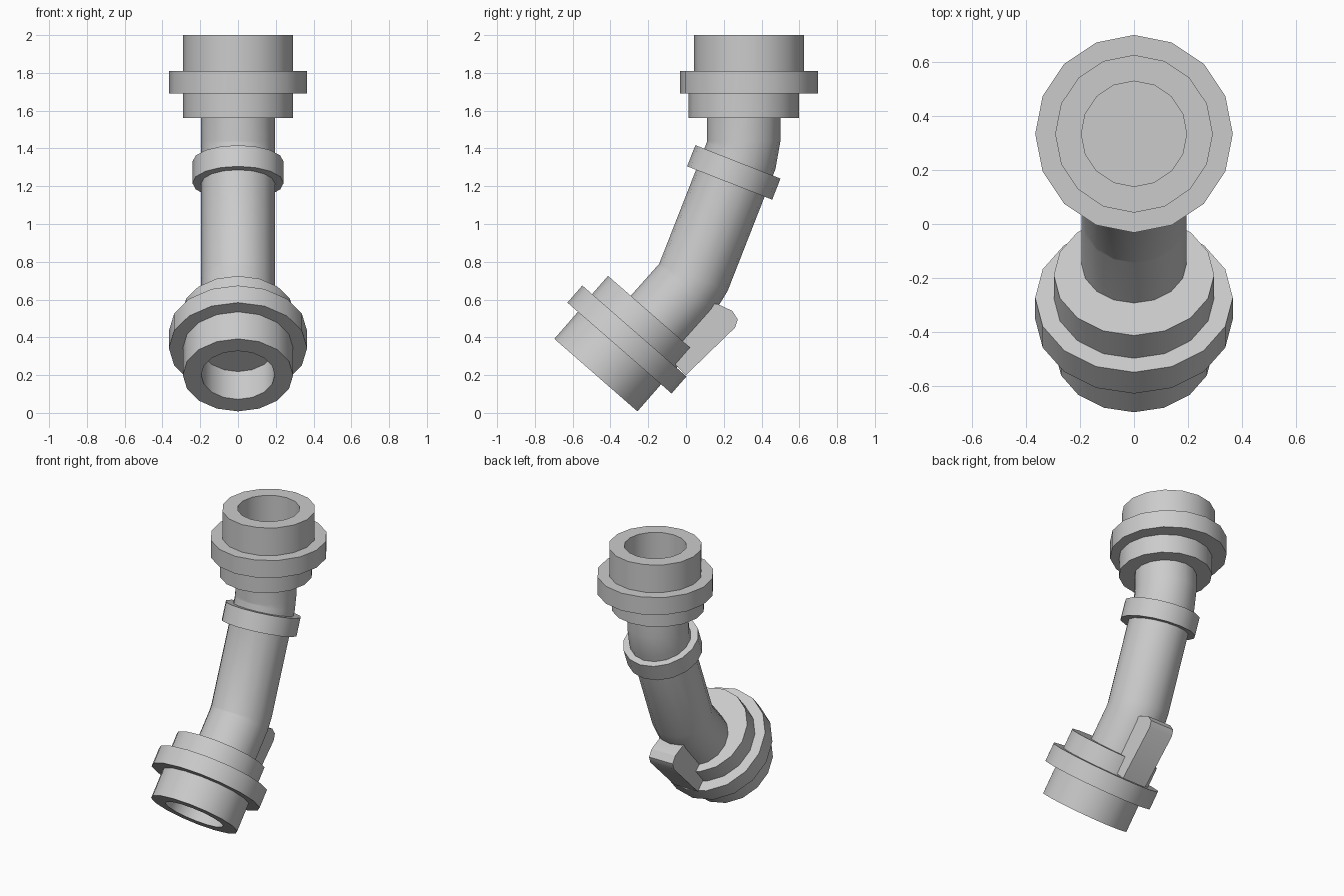
import bpy, bmesh
from math import sin, cos, pi, radians
from mathutils import Vector

if "Cube" in bpy.data.objects:
    bpy.data.objects.remove(bpy.data.objects["Cube"])

SIDES = 16


def finish(bm, name):
    bmesh.ops.recalc_face_normals(bm, faces=bm.faces)
    mesh = bpy.data.meshes.new(name)
    bm.to_mesh(mesh)
    bm.free()
    obj = bpy.data.objects.new(name, mesh)
    bpy.context.collection.objects.link(obj)
    bpy.ops.object.select_all(action='DESELECT')
    obj.select_set(True)
    bpy.context.view_layer.objects.active = obj
    bpy.ops.object.shade_smooth_by_angle(angle=radians(30))
    return obj


def loft(name, rings):
    """Skin round rings given as (y, z, tilt from vertical, radius)."""
    bm = bmesh.new()
    loops = []
    for y, z, tilt, r in rings:
        a = radians(tilt)
        side = Vector((0, cos(a), -sin(a)))
        loops.append([bm.verts.new(Vector((0, y, z)) + r * (Vector((sin(f), 0, 0)) + cos(f) * side))
                      for f in (2 * pi * i / SIDES for i in range(SIDES))])
    for lo, hi in zip(loops, loops[1:]):
        for i in range(SIDES):
            j = (i + 1) % SIDES
            bm.faces.new((lo[i], lo[j], hi[j], hi[i]))
    bm.faces.new(loops[0])
    bm.faces.new(loops[-1])
    return finish(bm, name)


def along(y, z, tilt, steps):
    """Place (distance, radius, sideways offset) steps along a tilted axis."""
    a = radians(tilt)
    return [(y + t * sin(a) + off * cos(a), z + t * cos(a) - off * sin(a), tilt, r)
            for t, r, off in steps]


def coupling(name, y, z, tilt, neck_r, neck_off):
    # socket floor, socket wall, lip, body, flange
    loft(name, along(y, z, tilt, [
        (0.195, 0.195, 0), (0, 0.195, 0), (0, 0.292, 0), (0.19, 0.292, 0),
        (0.19, 0.366, 0), (0.31, 0.366, 0)]))
    # stepped neck behind the flange
    loft(name + "_neck", along(y, z, tilt, [(0.305, neck_r, neck_off), (0.438, neck_r, neck_off)]))


# End couplings
coupling("top_coupling", 0.334, 2.0, 180, 0.292, 0.029)
coupling("bottom_coupling", -0.477, 0.20, 41.1, 0.297, 0)

# Bent pipe
loft("pipe", [(-0.204, 0.426, 41.1, 0.195), (0.004, 0.66, 41.1, 0.195),
              (0.039, 0.717, 21.4, 0.195), (0.292, 1.362, 21.4, 0.195),
              (0.305, 1.44, 0, 0.195), (0.305, 1.60, 0, 0.195)])

# Collar around the pipe
loft("collar", along(0.253, 1.273, 21.4, [(-0.06, 0.242, 0), (0.06, 0.242, 0)]))

# Rear rib with a rounded nose
profile = [(0.0, 0.20), (0.26, 0.452), (0.274, 0.495), (0.245, 0.54),
           (0.17, 0.575), (0.0, 0.60), (-0.1, 0.30)]
bm = bmesh.new()
face = bm.faces.new([bm.verts.new((-0.09, y, z)) for y, z in profile])
new = bmesh.ops.extrude_face_region(bm, geom=[face])["geom"]
bmesh.ops.translate(bm, vec=(0.18, 0, 0), verts=[v for v in new if isinstance(v, bmesh.types.BMVert)])
finish(bm, "rear_rib")
